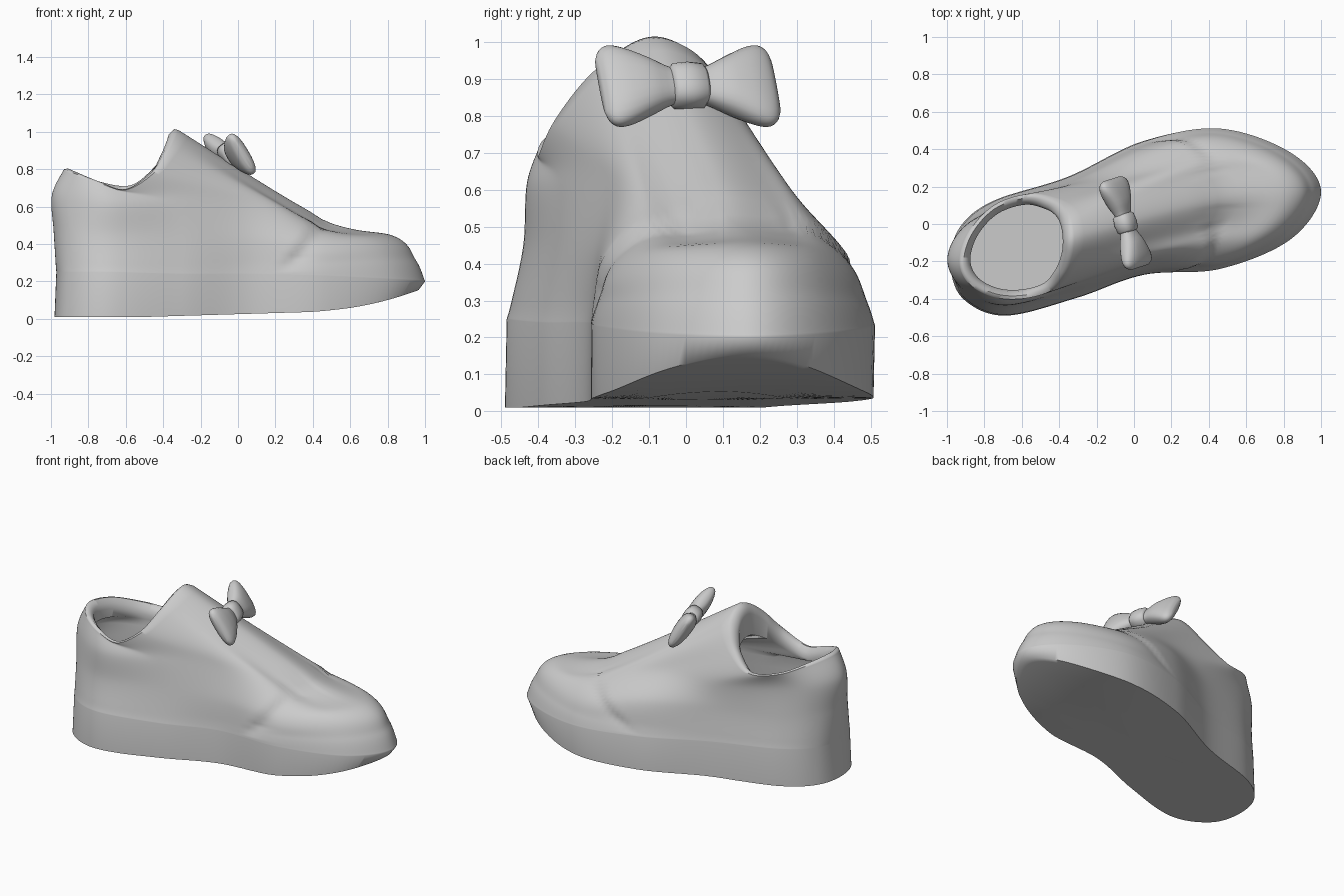
import bpy
import bmesh
import math
from mathutils import Vector

cube = bpy.data.objects.get("Cube")
if cube:
    bpy.data.objects.remove(cube)

grey = bpy.data.materials.new("plain grey")
grey.use_nodes = True
grey.diffuse_color = (0.6, 0.6, 0.6, 1)
grey.node_tree.nodes["Principled BSDF"].inputs["Base Color"].default_value = (0.6, 0.6, 0.6, 1)


def clamp(value):
    return max(0, min(1, value))


def smooth_path(points, steps, closed=False):
    """Catmull-Rom path through the points."""
    count = len(points)
    pick = (lambda i: points[i % count]) if closed else (lambda i: points[max(0, min(count - 1, i))])
    path = []
    for i in range(count if closed else count - 1):
        a, b, c, d = (pick(i + k) for k in (-1, 0, 1, 2))
        for s in range(steps):
            t = s / steps
            path.append(0.5 * (2 * b + (c - a) * t + (2 * a - 5 * b + 4 * c - d) * t * t
                               + (3 * b - a - 3 * c + d) * t ** 3))
    if not closed:
        path.append(points[-1].copy())
    return path


def loft(name, rings):
    """Skin a list of closed rings and cap both ends."""
    bm = bmesh.new()
    rows = [[bm.verts.new(p) for p in ring] for ring in rings]
    n = len(rows[0])
    for low, high in zip(rows, rows[1:]):
        for i in range(n):
            j = (i + 1) % n
            bm.faces.new((low[i], low[j], high[j], high[i]))
    for row in (rows[0], rows[-1]):
        middle = bm.verts.new(sum((v.co for v in row), Vector()) / n)
        for i in range(n):
            bm.faces.new((row[i], row[(i + 1) % n], middle))
    bmesh.ops.recalc_face_normals(bm, faces=bm.faces)
    mesh = bpy.data.meshes.new(name)
    bm.to_mesh(mesh)
    bm.free()
    obj = bpy.data.objects.new(name, mesh)
    bpy.context.collection.objects.link(obj)
    mesh.materials.append(grey)
    bpy.ops.object.select_all(action="DESELECT")
    obj.select_set(True)
    bpy.context.view_layer.objects.active = obj
    bpy.ops.object.shade_smooth_by_angle(angle=math.radians(60))


def outline(points):
    return smooth_path([Vector(p) for p in points], 12, closed=True)


# Guide outlines, from toe round the left side to the heel and back
sole_edge = outline([
    (1, .17, .2), (.84, .38, .21), (.46, .51, .23), (.05, .44, .24), (-.35, .25, .24), (-.75, .12, .25),
    (-.93, -.03, .25), (-.97, -.23, .25), (-.9, -.4, .25), (-.68, -.485, .25),
    (-.3, -.39, .24), (.05, -.27, .24), (.46, -.24, .23), (.84, -.08, .21)])
lower_upper = outline([
    (.84, .16, .44), (.72, .33, .43), (.4, .44, .41), (.05, .39, .45), (-.35, .22, .45), (-.75, .09, .45),
    (-.93, -.04, .46), (-.985, -.21, .47), (-.9, -.37, .46), (-.68, -.44, .45),
    (-.3, -.35, .45), (.05, -.25, .42), (.42, -.21, .4), (.71, -.05, .43)])
instep = outline([
    (.45, .13, .54), (.38, .27, .53), (.2, .29, .59), (-.05, .25, .62), (-.38, .2, .6), (-.75, .08, .63),
    (-.93, -.04, .65), (-.995, -.2, .66), (-.91, -.34, .65), (-.69, -.43, .62),
    (-.35, -.34, .62), (-.05, -.23, .64), (.2, -.14, .61), (.38, -.03, .53)])
collar = outline([
    (-.32, -.08, 1.01), (-.33, .01, .98), (-.36, .08, .91), (-.43, .13, .81), (-.57, .16, .71), (-.75, .1, .73),
    (-.88, -.04, .78), (-.93, -.2, .8), (-.88, -.32, .78), (-.75, -.39, .73),
    (-.6, -.4, .69), (-.45, -.36, .78), (-.37, -.27, .9), (-.33, -.17, .98)])


# Outsole rings: flat tread rising and tucking in towards the toe
def tread(p, inset):
    scale = 1.01 - inset - 0.045 * clamp(p.x)
    q = Vector((p.x * scale, p.y * scale, 0))
    q.z = 0.01 + 0.03 * clamp(q.x + 0.5) + 0.3 * max(0, q.x - 0.35) ** 2
    return q


outsole = [[tread(p, inset) for p in sole_edge] for inset in (0.7, 0.4, 0.15, 0.03, 0)]

# Upper: smooth columns from sole edge, over the welt, to the collar
columns = []
for a, b, c, d in zip(sole_edge, lower_upper, instep, collar):
    welt = a.lerp(b, 0.3) + Vector((0, 0, 0.05 * clamp(a.x) - 0.01))
    columns.append(smooth_path([a, welt, b, c, d], 9))
upper = [list(ring) for ring in zip(*columns)]


# Toe box dips where it meets the front edge of the saddle
def saddle_dip(p):
    slant = 0.75 + 0.6 * clamp((p.y - 0.1) / 0.3)
    d = p.x - 0.42 + slant * (0.54 - min(p.z, 0.54))
    if p.z < 0.25 or d < 0:
        return 0
    depth = 0.035 if p.y < 0.1 else 0.022
    return depth * clamp((p.z - 0.25) / 0.08) * clamp(d / 0.06) * math.exp(-d / 0.1)


for ring in upper:
    for p in ring:
        p -= Vector((0, p.y - 0.12, p.z - 0.25)).normalized() * saddle_dip(p)

# Rolled rim and tongue lining inside the collar
rim_centre = Vector((-0.64, -0.14, 0))


def rim(p, inset, drop, level=0.0):
    q = p.lerp(rim_centre, inset)
    q.z = p.z - drop - level * (p.z - 0.6)
    return q


rolled_rim = [[rim(p, *step) for p in collar] for step in
              ((0.07, -0.004), (0.16, 0.025), (0.19, 0.06), (0.18, 0.04, 0.4))]


# Hollow lining following the upper down to a flat insole
def lining(p, height=None):
    axis = 0.26 * p.x
    return Vector((p.x * 0.96, axis + (p.y - axis) * 0.94, p.z - 0.04 if height is None else height))


hollow = [[lining(p) for p in upper[k]] for k in (29, 27, 23, 18, 14)]
hollow.append([lining(p, 0.22) for p in sole_edge])
loft("shoe_body", outsole + upper + rolled_rim + hollow)

# Bow frame: across, up the slope, and outwards
across = Vector((-0.3, 0.95, 0)).normalized()
up = Vector((-0.55, 0, 0.83))
up = (up - across * up.dot(across)).normalized()
out = up.cross(across)
knot_centre = Vector((-0.045, 0.005, 0.88))


def bow_ring(u, height, depth):
    ring = []
    for k in range(24):
        t = math.tau * k / 24
        c, s = math.cos(t), math.sin(t)
        ring.append(knot_centre + across * u
                    + up * (height * math.copysign(abs(c) ** 0.8, c))
                    + out * (depth * math.copysign(abs(s) ** 0.8, s)))
    return ring


# Two flared loops, mirrored about the knot
for name, side in (("bow_loop_left", 1), ("bow_loop_right", -1)):
    shape = [(0, .045, .03), (.05, .055, .035), (.11, .085, .05), (.17, .115, .05),
             (.21, .125, .042), (.235, .113, .03), (.248, .085, .012)]
    profile = smooth_path([Vector(s) for s in shape], 3)
    loft(name, [bow_ring(side * s.x, s.y, s.z) for s in profile])

# Rounded knot
loft("bow_knot", [bow_ring(u, h, d) for u, h, d in
                  ((-.05, .05, .04), (-.04, .062, .05), (0, .066, .054), (.04, .062, .05), (.05, .05, .04))])
